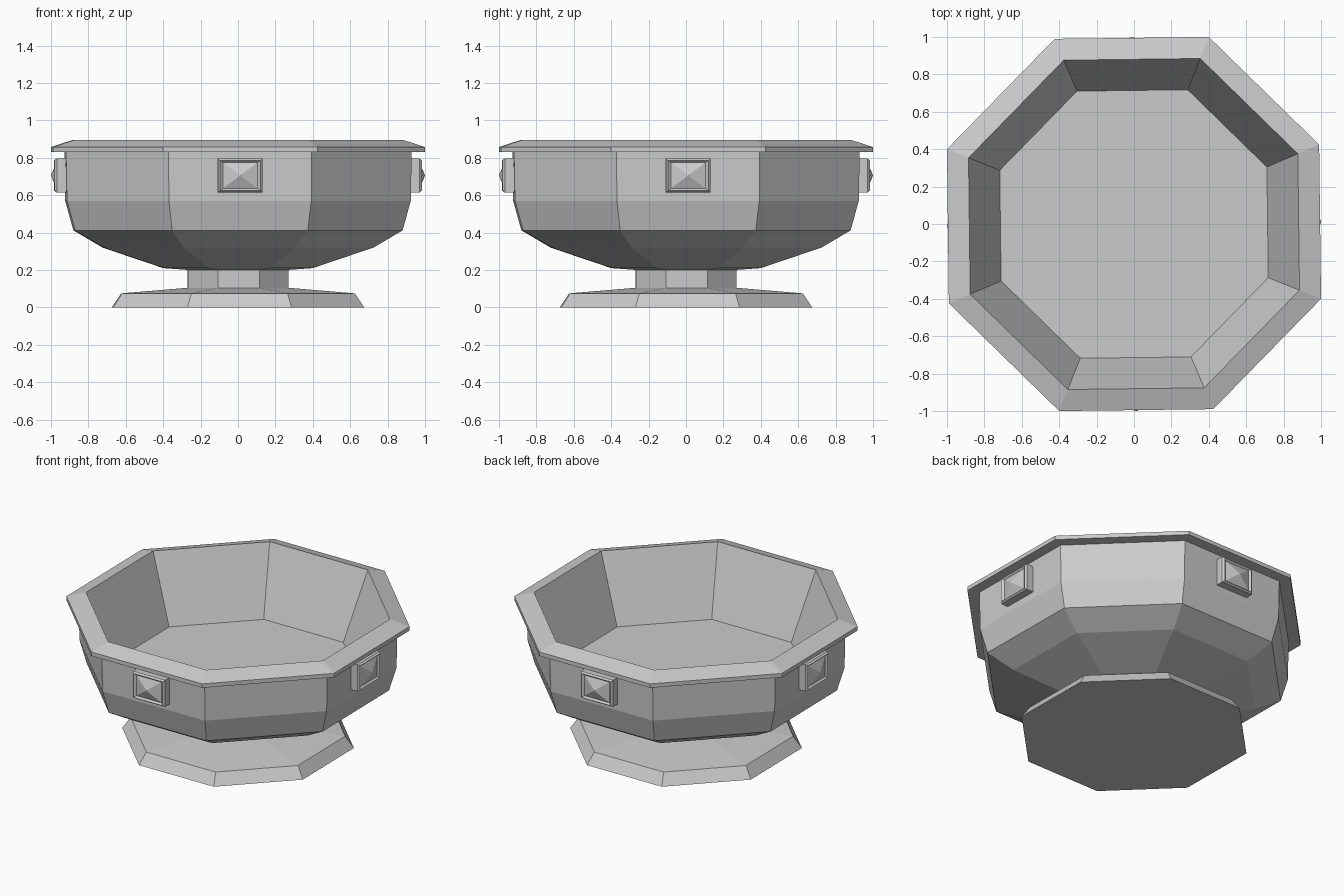
import bpy, bmesh
from math import sin, cos, pi, radians
from mathutils import Matrix

if "Cube" in bpy.data.objects:
    bpy.data.objects.remove(bpy.data.objects["Cube"])

TURN = radians(0.7)   # whole model is very slightly turned
SIDES = 8


def make_object(name, bm):
    bmesh.ops.recalc_face_normals(bm, faces=bm.faces)
    mesh = bpy.data.meshes.new(name)
    bm.to_mesh(mesh)
    bm.free()
    obj = bpy.data.objects.new(name, mesh)
    bpy.context.collection.objects.link(obj)
    return obj


def loft(bm, rings):
    """Bridge successive vertex rings and cap both ends."""
    rings = [[bm.verts.new(p) for p in ring] for ring in rings]
    n = len(rings[0])
    for a, b in zip(rings, rings[1:]):
        for i in range(n):
            j = (i + 1) % n
            bm.faces.new((a[i], a[j], b[j], b[i]))
    bm.faces.new(rings[0])
    bm.faces.new(rings[-1])


def octagon(r, z):
    angles = [pi / SIDES + TURN + i * 2 * pi / SIDES for i in range(SIDES)]
    return [(r * cos(a), r * sin(a), z) for a in angles]


def lathe(name, profile):
    bm = bmesh.new()
    loft(bm, [octagon(r, z) for r, z in profile])
    return make_object(name, bm)


# Bowl: outer wall, overhanging rim, sloping inside, flat floor
lathe("bowl", [
    (0.28, 0.20), (0.43, 0.21), (0.78, 0.32), (0.948, 0.412),
    (0.995, 0.57), (1.0, 0.83), (1.077, 0.83), (1.077, 0.857),
    (0.953, 0.895), (0.773, 0.45)])

# Foot: wide base and short stem
lathe("foot", [
    (0.727, 0.0), (0.673, 0.075), (0.29, 0.105), (0.29, 0.205)])


# Studs: framed block with a pyramid set in it, pointing along +x before turning
def stud(name, angle):
    bm = bmesh.new()
    steps = [(0.12, 0.09, 0.90), (0.12, 0.09, 0.97), (0.109, 0.081, 0.982),
             (0.093, 0.07, 0.97), (0.0005, 0.0005, 1.0)]
    loft(bm, [[(d, sx * w, 0.705 + sz * h)
               for sx, sz in ((-1, -1), (1, -1), (1, 1), (-1, 1))]
              for w, h, d in steps])
    bmesh.ops.remove_doubles(bm, verts=bm.verts, dist=0.002)
    bm.transform(Matrix.Rotation(angle + TURN, 4, 'Z'))
    make_object(name, bm)


for i, side in enumerate(("right", "back", "left", "front")):
    stud("stud_" + side, i * pi / 2)
